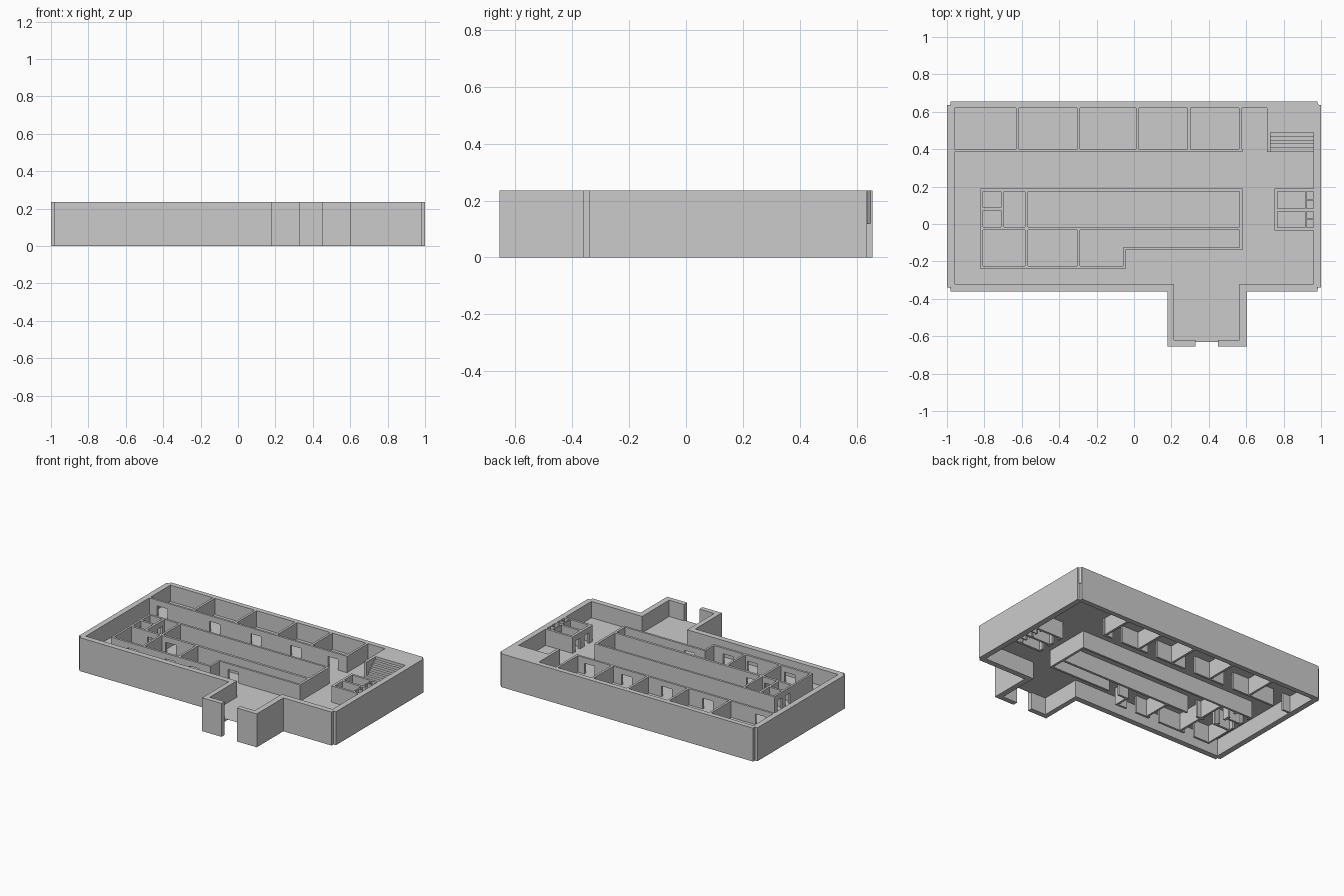
import bpy, bmesh

if "Cube" in bpy.data.objects:
    bpy.data.objects.remove(bpy.data.objects["Cube"])

H = 0.235      # wall height
FZ = 0.12      # floor level
DOOR_TOP = 0.195


def box(bm, x0, x1, y0, y1, z0=0.0, z1=H):
    v = [bm.verts.new((x, y, z)) for z in (z0, z1)
         for x, y in ((x0, y0), (x1, y0), (x1, y1), (x0, y1))]
    bm.faces.new((v[3], v[2], v[1], v[0]))
    bm.faces.new(v[4:])
    for i in range(4):
        j = (i + 1) % 4
        bm.faces.new((v[i], v[j], v[j + 4], v[i + 4]))


def wall(bm, x0, x1, y0, y1, doors=(), width=0.08):
    """Straight wall with door openings at positions along its long axis."""
    along_x = (x1 - x0) > (y1 - y0)
    start, end = (x0, x1) if along_x else (y0, y1)

    def piece(a, b, z0):
        if along_x:
            box(bm, a, b, y0, y1, z0)
        else:
            box(bm, x0, x1, a, b, z0)
    for d in sorted(doors):
        piece(start, d - width / 2, 0)
        piece(d - width / 2, d + width / 2, DOOR_TOP)
        start = d + width / 2
    piece(start, end, 0)


def finish(bm, name):
    me = bpy.data.meshes.new(name)
    bm.to_mesh(me)
    bm.free()
    ob = bpy.data.objects.new(name, me)
    bpy.context.collection.objects.link(ob)
    return ob


# Outer walls with notched corners
bm = bmesh.new()
for s in (-1, 1):
    xs = sorted((s, s * 0.96))
    box(bm, xs[0], xs[1], -0.34, 0.635)
box(bm, -0.98, 0.98, 0.62, 0.655)
box(bm, -0.98, 0.215, -0.36, -0.32)
box(bm, 0.565, 0.98, -0.36, -0.32)
finish(bm, "outer_walls")

# Entrance porch
bm = bmesh.new()
box(bm, 0.18, 0.215, -0.655, -0.36)
box(bm, 0.565, 0.605, -0.655, -0.36)
box(bm, 0.215, 0.33, -0.655, -0.62)
box(bm, 0.45, 0.565, -0.655, -0.62)
finish(bm, "porch_walls")

# Floor sheet
bm = bmesh.new()
outline = [(-0.985, -0.345), (0.2, -0.345), (0.2, -0.63), (0.585, -0.63),
           (0.585, -0.345), (0.985, -0.345), (0.985, 0.64), (-0.985, 0.64)]
bm.faces.new([bm.verts.new((x, y, FZ)) for x, y in outline])
finish(bm, "floor")

# Back row of rooms
bm = bmesh.new()
wall(bm, -0.96, 0.58, 0.385, 0.40, (-0.86, -0.45, -0.13, 0.18, 0.47))
for x in (-0.63, -0.305, 0.01, 0.285, 0.562):
    wall(bm, x, x + 0.016, 0.40, 0.62)
finish(bm, "back_room_walls")

# Central block of rooms
bm = bmesh.new()
wall(bm, -0.82, 0.58, 0.175, 0.19)
wall(bm, -0.82, 0.58, -0.033, -0.016, (-0.64, -0.5))
wall(bm, -0.82, -0.806, -0.24, 0.175, (0.04, 0.13), 0.05)
wall(bm, 0.563, 0.58, -0.14, 0.175)
wall(bm, -0.806, -0.71, 0.072, 0.088)
wall(bm, -0.71, -0.694, -0.016, 0.175, (0.03, 0.13), 0.05)
wall(bm, -0.583, -0.568, -0.24, 0.175)
wall(bm, -0.305, -0.29, -0.24, -0.033)
wall(bm, -0.806, -0.045, -0.24, -0.224, (-0.65, -0.36, -0.17))
wall(bm, -0.06, -0.045, -0.224, -0.14)
wall(bm, -0.06, 0.563, -0.14, -0.125, (0.06,))
finish(bm, "central_room_walls")

# Side washrooms with stalls
bm = bmesh.new()
wall(bm, 0.75, 0.768, -0.035, 0.19, (0.03, 0.13), 0.05)
for y in (-0.035, 0.066, 0.174):
    wall(bm, 0.768, 0.96, y, y + 0.016)
wall(bm, 0.913, 0.921, -0.019, 0.174, (0.006, 0.046, 0.106, 0.152), 0.025)
for y in (0.022, 0.126):
    wall(bm, 0.921, 0.96, y, y + 0.008)
finish(bm, "washroom_walls")

# Stair landing with chamfered corner
bm = bmesh.new()
pts = [(0.71, 0.488), (0.99, 0.488), (0.99, 0.636), (0.978, 0.65), (0.71, 0.65)]
face = bm.faces.new([bm.verts.new((x, y, FZ)) for x, y in pts])
ext = bmesh.ops.extrude_face_region(bm, geom=[face])
for v in ext["geom"]:
    if isinstance(v, bmesh.types.BMVert):
        v.co.z = H
bmesh.ops.recalc_face_normals(bm, faces=bm.faces)
box(bm, 0.71, 0.73, 0.386, 0.488, FZ, H)
finish(bm, "stair_landing")

# Stair steps
bm = bmesh.new()
N = 5
run, rise = 0.102 / N, (H - FZ) / (N + 1)
for i in range(N):
    box(bm, 0.73, 0.96, 0.386 + i * run, 0.386 + (i + 1) * run, FZ, FZ + (i + 1) * rise)
finish(bm, "stair_steps")
